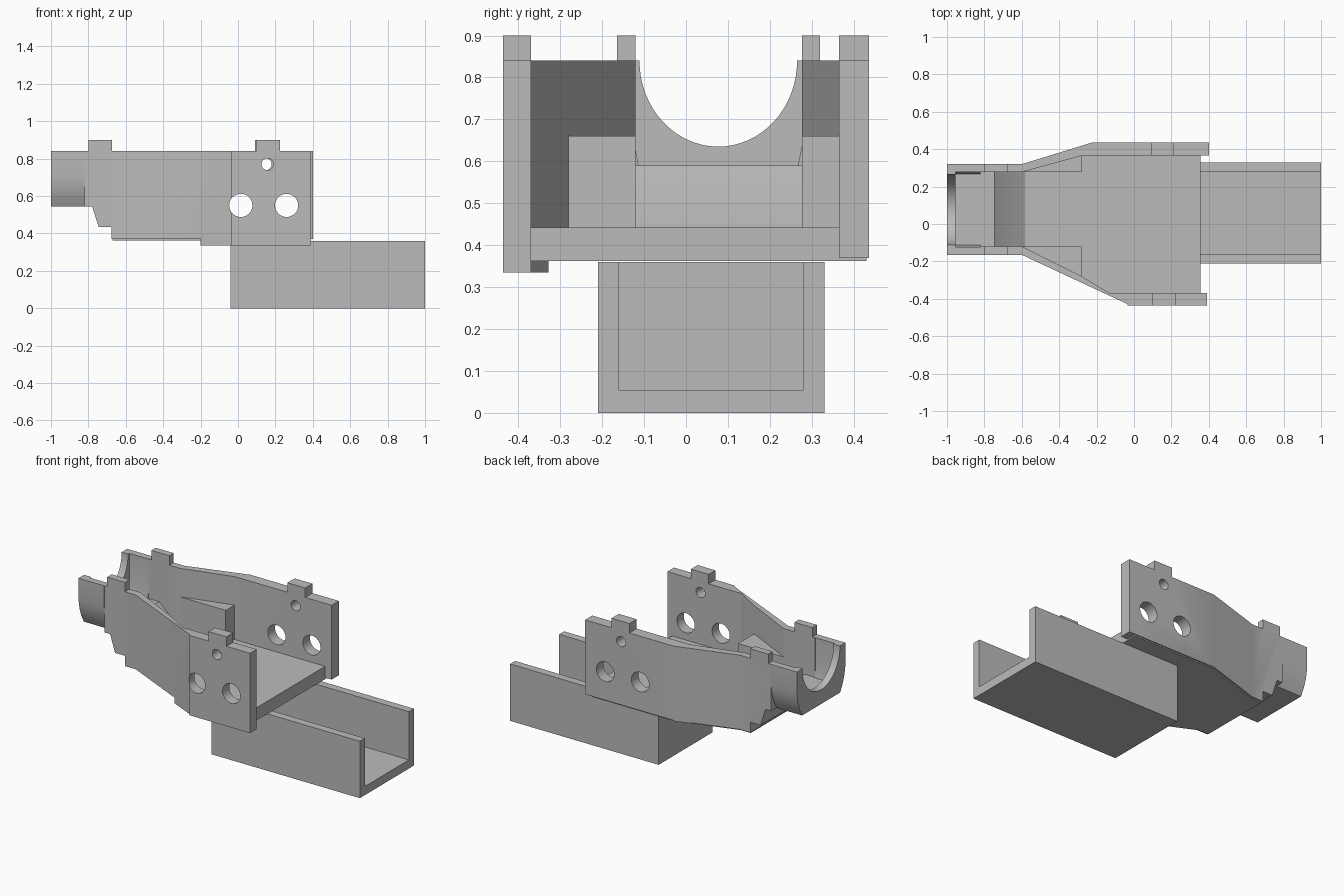
import bpy, bmesh, math

cube = bpy.data.objects.get("Cube")
if cube:
    bpy.data.objects.remove(cube, do_unlink=True)

GREY = (0.5, 0.5, 0.5, 1)
mat = bpy.data.materials.new("plain grey")
mat.use_nodes = True
mat.diffuse_color = GREY
mat.node_tree.nodes["Principled BSDF"].inputs["Base Color"].default_value = GREY

PLACE = {"x": lambda a, b, t: (t, a, b),
         "y": lambda a, b, t: (a, t, b),
         "z": lambda a, b, t: (a, b, t)}


def prism(name, points, axis, lo, hi):
    """Extrude a flat outline along one axis."""
    bm = bmesh.new()
    rings = [[bm.verts.new(PLACE[axis](a, b, t)) for a, b in points] for t in (lo, hi)]
    bm.faces.new(rings[0])
    bm.faces.new(rings[1])
    n = len(points)
    for i in range(n):
        j = (i + 1) % n
        bm.faces.new((rings[0][i], rings[0][j], rings[1][j], rings[1][i]))
    bmesh.ops.recalc_face_normals(bm, faces=bm.faces)
    mesh = bpy.data.meshes.new(name)
    bm.to_mesh(mesh)
    bm.free()
    mesh.materials.append(mat)
    obj = bpy.data.objects.new(name, mesh)
    bpy.context.collection.objects.link(obj)
    return obj


def combine(obj, cutter, operation):
    """Apply a boolean and discard the cutter."""
    mod = obj.modifiers.new("cut", "BOOLEAN")
    mod.operation = operation
    mod.solver = "EXACT"
    mod.object = cutter
    with bpy.context.temp_override(object=obj, active_object=obj):
        bpy.ops.object.modifier_apply(modifier=mod.name)
    bpy.data.objects.remove(cutter, do_unlink=True)


def circle(cx, cz, r, n=32):
    return [(cx + r * math.cos(2 * math.pi * i / n),
             cz + r * math.sin(2 * math.pi * i / n)) for i in range(n)]


def mirrored(half, mid):
    """Close a half outline by reflecting it about a centre line."""
    return [(mid + a, b) for a, b in half] + [(mid - a, b) for a, b in reversed(half)]


TOP, TAB, MID = 0.84, 0.90, 0.077


def side_wall(name, plan, bottom, end, tab):
    """Bent wall trimmed to a side outline with two tabs and three holes."""
    wall = prism(name, plan, "z", 0.2, 1.0)
    outline = bottom + [(end, TOP), (tab + 0.125, TOP), (tab + 0.125, TAB), (tab, TAB),
                        (tab, TOP), (-0.675, TOP), (-0.675, TAB), (-0.8, TAB),
                        (-0.8, TOP), (-0.82, TOP)]
    combine(wall, prism("trim", outline, "y", -0.6, 0.6), "INTERSECT")
    for x, z, r in ((0.015, 0.55, 0.062), (0.26, 0.55, 0.062), (tab + 0.058, 0.77, 0.032)):
        combine(wall, prism("drill", circle(x, z, r), "y", -0.6, 0.6), "DIFFERENCE")


# Side walls
steps = [(-0.82, 0.545), (-0.78, 0.545), (-0.745, 0.435), (-0.675, 0.435), (-0.675, 0.37)]
side_wall("front_wall",
          [(-0.82, -0.165), (-0.6, -0.165), (-0.035, -0.428), (-0.035, -0.437),
           (0.39, -0.437), (0.39, -0.37), (-0.13, -0.37), (-0.28, -0.28),
           (-0.6, -0.12), (-0.82, -0.12)],
          steps + [(-0.2, 0.37), (-0.2, 0.335), (0.39, 0.335)], 0.39, 0.1)
side_wall("back_wall",
          [(-0.82, 0.32), (-0.6, 0.32), (-0.22, 0.437), (0.4, 0.437),
           (0.4, 0.365), (-0.28, 0.365), (-0.6, 0.277), (-0.82, 0.277)],
          steps + [(0.4, 0.37)], 0.4, 0.09)

# Tray floor between the walls
prism("tray_floor",
      [(-0.67, -0.15), (-0.6, -0.15), (-0.14, -0.37), (0.355, -0.37),
       (0.355, 0.43), (-0.22, 0.43), (-0.6, 0.31), (-0.67, 0.31)], "z", 0.362, 0.442)

# Wedge blocks filling the flared corners
prism("front_wedge", [(-0.6, -0.12), (-0.6, -0.14), (-0.28, -0.3), (-0.28, -0.12)],
      "z", 0.43, 0.66)
prism("back_wedge", [(-0.6, 0.277), (-0.6, 0.3), (-0.28, 0.38), (-0.28, 0.277)],
      "z", 0.43, 0.66)

# Ramp up to the narrow end
prism("ramp", steps + [(-0.58, 0.37), (-0.58, 0.442), (-0.595, 0.45), (-0.745, 0.59),
                       (-0.82, 0.59)], "y", -0.125, 0.28)

# Narrow end: rounded trough closed by a plate with a half-round cradle
outer = [(0.19, 0.545), (0.214, 0.59), (0.232, 0.64), (0.243, 0.7), (0.243, TOP)]
inner = [(0.19, 0.59), (0.2, 0.64), (0.2, TOP)]
half = outer + inner[::-1]
prism("trough", mirrored(half, MID), "x", -0.955, -0.82)
arc = [(0.188 * math.cos(a), TOP - 0.205 * math.sin(a))
       for a in (math.pi / 2 * i / 16 for i in range(16))]
rim = [(MID + a, b) for a, b in arc] + [(MID, TOP - 0.205)] \
    + [(MID - a, b) for a, b in reversed(arc)]
shell = [(MID - a, b) for a, b in reversed(outer)] + [(MID + a, b) for a, b in outer]
prism("cradle_plate", shell + rim, "x", -1.0, -0.955)

# Lower channel, closed beneath the tray and open at the far end
prism("channel", mirrored([(0.27, 0), (0.27, 0.36), (0.22, 0.36), (0.22, 0.055)], 0.06),
      "x", 0.01, 1.0)
prism("channel_end", mirrored([(0.27, 0), (0.27, 0.36)], 0.06), "x", -0.04, 0.01)

# Crisp edges with smooth curves
bpy.ops.object.select_all(action="DESELECT")
for obj in bpy.context.collection.objects:
    if obj.type == "MESH":
        obj.select_set(True)
        bpy.context.view_layer.objects.active = obj
bpy.ops.object.shade_smooth_by_angle(angle=math.radians(25))
